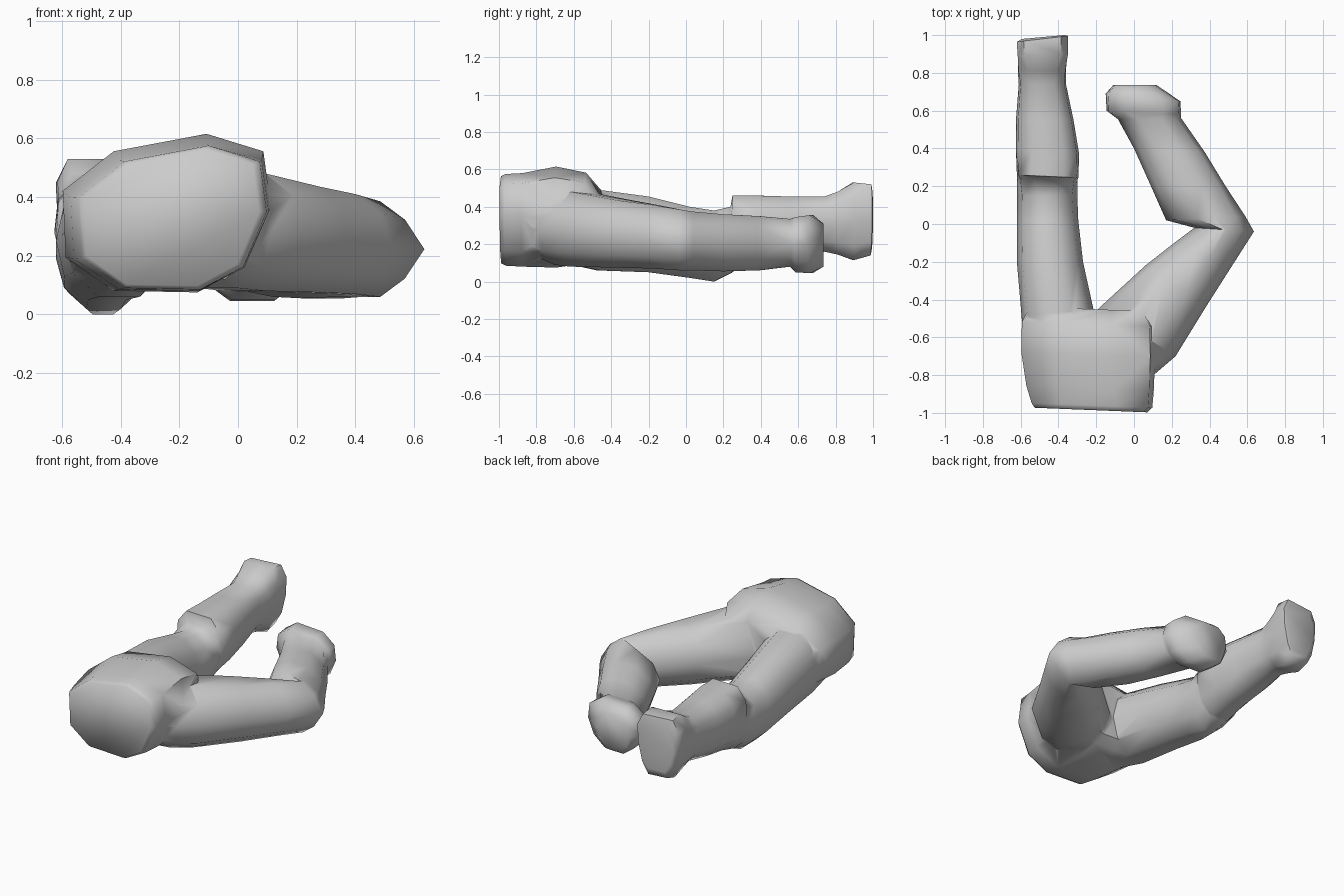
import bpy, bmesh, math

if "Cube" in bpy.data.objects:
    bpy.data.objects.remove(bpy.data.objects["Cube"])


def smooth(ob, degrees):
    bpy.ops.object.select_all(action='DESELECT')
    ob.select_set(True)
    bpy.context.view_layer.objects.active = ob
    bpy.ops.object.shade_smooth_by_angle(angle=math.radians(degrees))


def loft(name, rings):
    """Skin a list of equal-length point rings and close both ends."""
    bm = bmesh.new()
    loops = [[bm.verts.new(p) for p in ring] for ring in rings]
    n = len(loops[0])
    for a, b in zip(loops, loops[1:]):
        for i in range(n):
            j = (i + 1) % n
            bm.faces.new((a[i], a[j], b[j], b[i]))
    bm.faces.new(loops[0])
    bm.faces.new(loops[-1])
    bmesh.ops.triangulate(bm, faces=[f for f in bm.faces if len(f.verts) == 4])
    bmesh.ops.recalc_face_normals(bm, faces=bm.faces)
    mesh = bpy.data.meshes.new(name)
    bm.to_mesh(mesh)
    bm.free()
    ob = bpy.data.objects.new(name, mesh)
    bpy.context.collection.objects.link(ob)
    return ob


def ring(x0, y0, x1, y1, z0, z1, p=0.85, k=0.0, n=10):
    """Cross-section between two plan points; p = pointedness, k = downward taper."""
    pts = []
    for i in range(n):
        a = 2 * math.pi * i / n
        c, s = math.cos(a), math.sin(a) / math.sin(math.radians(72))
        c = math.copysign(abs(c) ** p, c)
        t = 0.5 + c / 2 * (1 + k * s)
        pts.append((x0 + (x1 - x0) * t, y0 + (y1 - y0) * t,
                    (z0 + z1) / 2 + (z1 - z0) / 2 * s))
    return pts


# Hips: slanted waist outline carried backwards
waist = [(-.59, .40), (-.42, .525), (-.11, .58), (.08, .525), (.105, .35),
         (.02, .16), (-.14, .08), (-.42, .085), (-.58, .19)]


def hip_ring(y, sx, sz, dx=0.0, dz=0.0):
    return [(-.24 + dx + (x + .24) * sx, y - .035 * (x + .24), .33 + dz + (z - .33) * sz)
            for x, z in waist]


hips = loft("hips", [
    hip_ring(-.985, .86, .93, .015), hip_ring(-.96, .92, .98, .02), hip_ring(-.87, .97, 1.0, .01),
    hip_ring(-.69, 1.02, 1.08, 0, .015), hip_ring(-.53, 1.01, .97, 0, .01),
    hip_ring(-.45, .9, .72, 0, -.02)])

# Straight leg: thigh, raised shin and flared cuff
straight = loft("straight_leg", [ring(*r) for r in [
    (-.575, -.75, -.15, -.75, .12, .50),
    (-.595, -.49, -.215, -.45, .06, .49),
    (-.62, -.20, -.27, -.20, .05, .455),
    (-.62, .02, -.295, .02, .02, .40),
    (-.62, .15, -.30, .15, .00, .38, 1.2, .1),
    (-.62, .245, -.30, .235, .045, .40, .8, .1),
    (-.62, .26, -.295, .245, .055, .46, .6, .12),
    (-.625, .39, -.29, .37, .09, .46, .65, .1),
    (-.625, .55, -.32, .55, .12, .455, .65, .1),
    (-.61, .74, -.36, .74, .16, .455, .65, .1),
    (-.615, .81, -.36, .81, .145, .48, .55, .15),
    (-.61, .89, -.355, .90, .115, .53, .4, .22),
    (-.615, .965, -.355, .995, .14, .52, .4, .22),
    (-.59, .98, -.37, 1.0, .18, .48, .45, .2)]])

# Bent leg: thigh, mitred knee, folded shin and cuff
bent = loft("bent_leg", [ring(*r) for r in [
    (-.27, -.62, .06, -.84, .12, .46),
    (-.25, -.52, .115, -.79, .09, .48),
    (-.18, -.44, .22, -.70, .08, .48),
    (.06, -.22, .38, -.44, .075, .435),
    (.20, -.11, .52, -.22, .07, .41, 1.2),
    (.32, -.02, .635, -.04, .06, .385, 2.6),
    (.17, .02, .59, .04, .06, .375, 1.3),
    (.09, .20, .485, .20, .055, .36),
    (.00, .40, .375, .38, .06, .35),
    (-.085, .555, .25, .56, .08, .335),
    (-.145, .60, .25, .58, .05, .345, .7, .15),
    (-.15, .69, .245, .65, .045, .355, .7, .15),
    (-.11, .735, .12, .735, .08, .31, .7, .1)]])

# Blend the legs into the hips as one skin
bpy.context.view_layer.objects.active = hips
for leg in (straight, bent):
    mod = hips.modifiers.new("join_leg", 'BOOLEAN')
    mod.operation, mod.solver, mod.object = 'UNION', 'EXACT', leg
    bpy.ops.object.modifier_apply(modifier=mod.name)
    bpy.data.objects.remove(leg)
hips.name = "hips_and_legs"
smooth(hips, 65)
